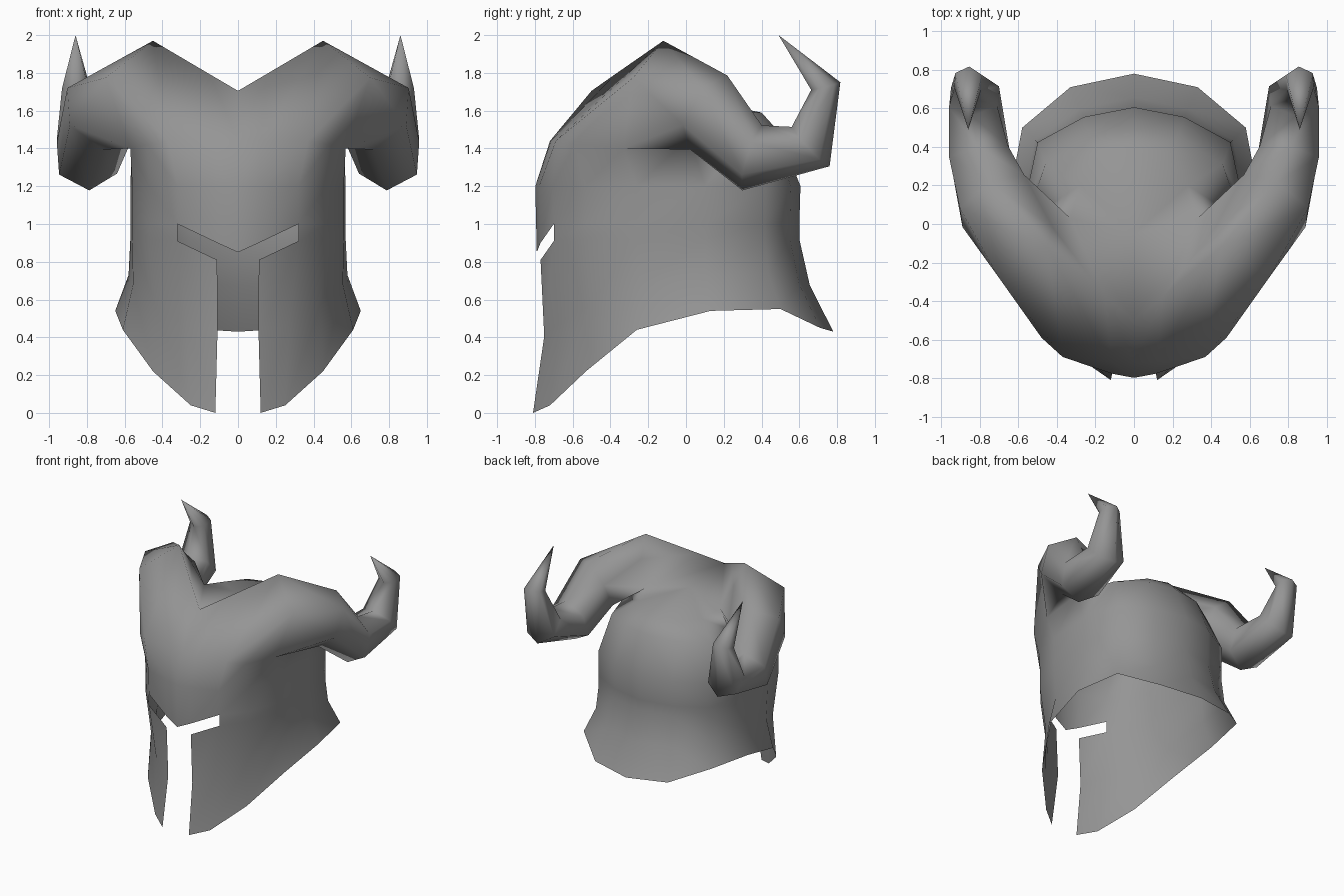
import bpy, bmesh, math
from mathutils import Vector

cube = bpy.data.objects.get("Cube")
if cube:
    bpy.data.objects.remove(cube, do_unlink=True)

steel = bpy.data.materials.new("dull_steel")
steel.use_nodes = True
GREY = (0.3, 0.3, 0.3, 1)
steel.diffuse_color = GREY
for node in steel.node_tree.nodes:
    if node.type == 'BSDF_PRINCIPLED':
        node.inputs["Base Color"].default_value = GREY

bm = bmesh.new()
grid = {}          # (row, column) -> vertex; columns run from front centre to back centre


def put(row, first, points):
    for i, p in enumerate(points):
        grid[row, first + i] = bm.verts.new(p)


def skin(*verts):
    bm.faces.new(verts)


def patch(row, first, last):
    """Quads between a row and the row above it."""
    for k in range(first, last):
        skin(grid[row, k], grid[row, k + 1], grid[row + 1, k + 1], grid[row + 1, k])


# Helmet wall: outline in plan and the flared lower rim
plan = [(0, -.79), (.11, -.77), (.32, -.7), (.47, -.53), (.56, -.26),
        (.57, .1), (.5, .42), (.26, .55), (0, .6)]
rim = [(.12, -.81, 0), (.25, -.72, .04), (.45, -.53, .22), (.61, -.26, .44),
       (.65, .13, .54), (.58, .5, .55), (.33, .71, .45), (0, .78, .43)]
slit_low = [.81, .91] + [.92] * 6
slit_high = [.85, .9] + [1] * 7

low = [Vector((x, y, z)) for (x, y), z in zip(plan[1:], slit_low)]
put(0, 1, rim)
put(1, 1, [(Vector(a) + b) / 2 for a, b in zip(rim, low)])
for k in range(1, 9):                      # pull the waist of the flare inwards
    v = grid[1, k].co
    v.x, v.y = v.x * .95, v.y * .95
put(2, 1, low)
put(3, 0, [(x, y, z) for (x, y), z in zip(plan, slit_high)])
put(4, 0, [(x, y * 1.01, 1.2) for x, y in plan])

# Brow, and the line where the dome starts to close
put(5, 0, [(0, -.72, 1.44), (.12, -.715, 1.44), (.37, -.69, 1.44), (.48, -.59, 1.42),
           (.57, -.33, 1.4), (.56, .02, 1.46), (.46, .31, 1.47), (.23, .45, 1.49),
           (0, .49, 1.49)])
# Crest rising from the centre valley to the horn peak, and back of the dome
put(6, 0, [(0, -.5, 1.705), (.15, -.375, 1.793), (.45, -.12, 1.97)])
put(6, 5, [(.33, .03, 1.62), (.28, .2, 1.59), (.16, .35, 1.59), (0, .4, 1.59)])
crown = bm.verts.new((0, -.05, 1.68))
shoulder = bm.verts.new((.7, -.28, 1.775))
hollow = bm.verts.new((.42, -.02, 1.81))

# Face opening is left free between the cheeks and along the eye slit
patch(0, 1, 8)
patch(1, 1, 8)
patch(2, 2, 8)
patch(3, 0, 8)
patch(4, 0, 8)
patch(5, 0, 2)
patch(5, 5, 8)

# Crown behind the crest
peak, root, side = grid[6, 2], grid[6, 5], grid[5, 4]
skin(grid[6, 0], grid[6, 1], root, crown)
skin(grid[6, 1], peak, hollow, root)
for k in range(5, 8):
    skin(crown, grid[6, k], grid[6, k + 1])

# Outer shoulder between brow and horn
skin(grid[5, 2], shoulder, peak)
skin(grid[5, 2], grid[5, 3], shoulder)
skin(grid[5, 3], side, shoulder)

# Horn: tapered tube growing out of the opening beside the forehead
loop = [peak, shoulder, side, grid[5, 5], root, hollow]
path = [Vector(p) for p in ((.42, -.22, 1.62), (.73, .12, 1.59), (.8, .35, 1.35),
                            (.83, .66, 1.41), (.86, .74, 1.73), (.86, .49, 2))]
radii = [.22, .18, .145, .08]
sides = len(loop)
for i, radius in enumerate(radii, 1):
    along = ((path[i] - path[i - 1]).normalized()
             + (path[i + 1] - path[i]).normalized()).normalized()
    out = (Vector((1, 0, 0)) - along * along.x).normalized()
    up = out.cross(along)
    ring = []
    for j in range(sides):
        a = math.tau * j / sides + math.radians(4)
        ring.append(bm.verts.new(path[i] + radius * (up * math.cos(a) + out * math.sin(a))))
    for j in range(sides):
        n = (j + 1) % sides
        skin(loop[j], loop[n], ring[n], ring[j])
    loop = ring
tip = bm.verts.new(path[-1])
for j in range(sides):
    skin(loop[j], loop[(j + 1) % sides], tip)

# Mirror the half into a whole and finish
bmesh.ops.mirror(bm, geom=bm.verts[:] + bm.edges[:] + bm.faces[:],
                 axis='X', merge_dist=.001)
bmesh.ops.remove_doubles(bm, verts=bm.verts[:], dist=.001)
bmesh.ops.recalc_face_normals(bm, faces=bm.faces[:])
mesh = bpy.data.meshes.new("horned_helmet")
bm.to_mesh(mesh)
bm.free()
mesh.materials.append(steel)
helmet = bpy.data.objects.new("horned_helmet", mesh)
bpy.context.collection.objects.link(helmet)
bpy.ops.object.select_all(action='DESELECT')
helmet.select_set(True)
bpy.context.view_layer.objects.active = helmet
bpy.ops.object.shade_smooth_by_angle(angle=math.radians(120))
